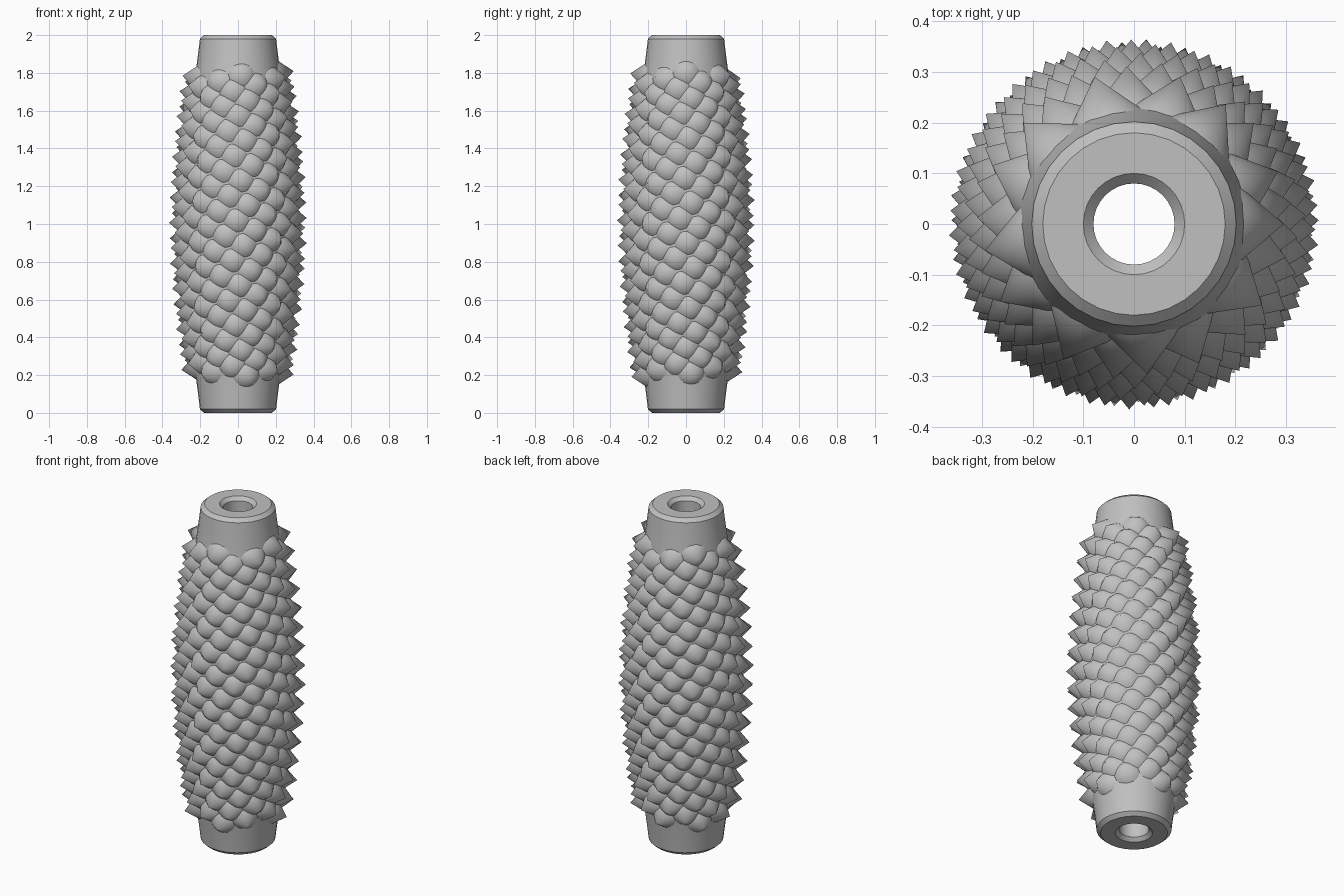
import bpy, bmesh, math
from mathutils import Vector, Matrix

if "Cube" in bpy.data.objects:
    bpy.data.objects.remove(bpy.data.objects["Cube"])

GOLDEN = math.radians(137.508)
COUNT = 257            # spikes along the spiral
Z_TOP, Z_BOTTOM = 1.80, 0.20
HEIGHT, RADIUS, SINK = 0.071, 0.061, 0.02

grey = bpy.data.materials.new("grey")
grey.diffuse_color = (0.53, 0.53, 0.53, 1)
grey.use_nodes = True
grey.node_tree.nodes["Principled BSDF"].inputs["Base Color"].default_value = grey.diffuse_color


def barrel_radius(z):
    return 0.2 + 0.095 * max(0.0, math.sin(math.pi * z / 2)) ** 1.15


def finish(bm, name, angle):
    mesh = bpy.data.meshes.new(name)
    bmesh.ops.recalc_face_normals(bm, faces=bm.faces)
    bm.to_mesh(mesh)
    bm.free()
    mesh.materials.append(grey)
    obj = bpy.data.objects.new(name, mesh)
    bpy.context.collection.objects.link(obj)
    bpy.ops.object.select_all(action='DESELECT')
    obj.select_set(True)
    bpy.context.view_layer.objects.active = obj
    bpy.ops.object.shade_smooth_by_angle(angle=math.radians(angle))
    return obj


# Barrel body: closed profile revolved round z, with chamfered ends and a through hole
profile = [(0.08, 0.02), (0.10, 0.0), (0.18, 0.0)]
profile += [(barrel_radius(z), z) for z in (0.02 + 1.96 * i / 32 for i in range(33))]
profile += [(0.18, 2.0), (0.10, 2.0), (0.08, 1.98)]
SIDES = 32
bm = bmesh.new()
rings = [[bm.verts.new((r * math.cos(2 * math.pi * k / SIDES),
                        r * math.sin(2 * math.pi * k / SIDES), z))
          for k in range(SIDES)] for r, z in profile]
for j, ring in enumerate(rings):
    above = rings[(j + 1) % len(rings)]
    for k in range(SIDES):
        n = (k + 1) % SIDES
        bm.faces.new((ring[k], ring[n], above[n], above[k]))
finish(bm, "barrel_body", 30)

# Spikes: cones on a golden-angle spiral, each pointing along the surface normal
bm = bmesh.new()
depth = HEIGHT + SINK
for i in range(COUNT):
    z = Z_TOP + (Z_BOTTOM - Z_TOP) * i / (COUNT - 1)
    a = i * GOLDEN
    r = barrel_radius(z)
    slope = (barrel_radius(z + 0.01) - barrel_radius(z - 0.01)) / 0.02
    normal = Vector((math.cos(a), math.sin(a), -slope)).normalized()
    base = Vector((r * math.cos(a), r * math.sin(a), z))
    centre = base + normal * (depth / 2 - SINK)
    turn = normal.to_track_quat('Z', 'Y').to_matrix().to_4x4()
    bmesh.ops.create_cone(bm, cap_ends=True, segments=20,
                          radius1=RADIUS * depth / HEIGHT, radius2=0, depth=depth,
                          matrix=Matrix.Translation(centre) @ turn)
bmesh.ops.remove_doubles(bm, verts=bm.verts, dist=1e-6)
finish(bm, "spikes", 40)
